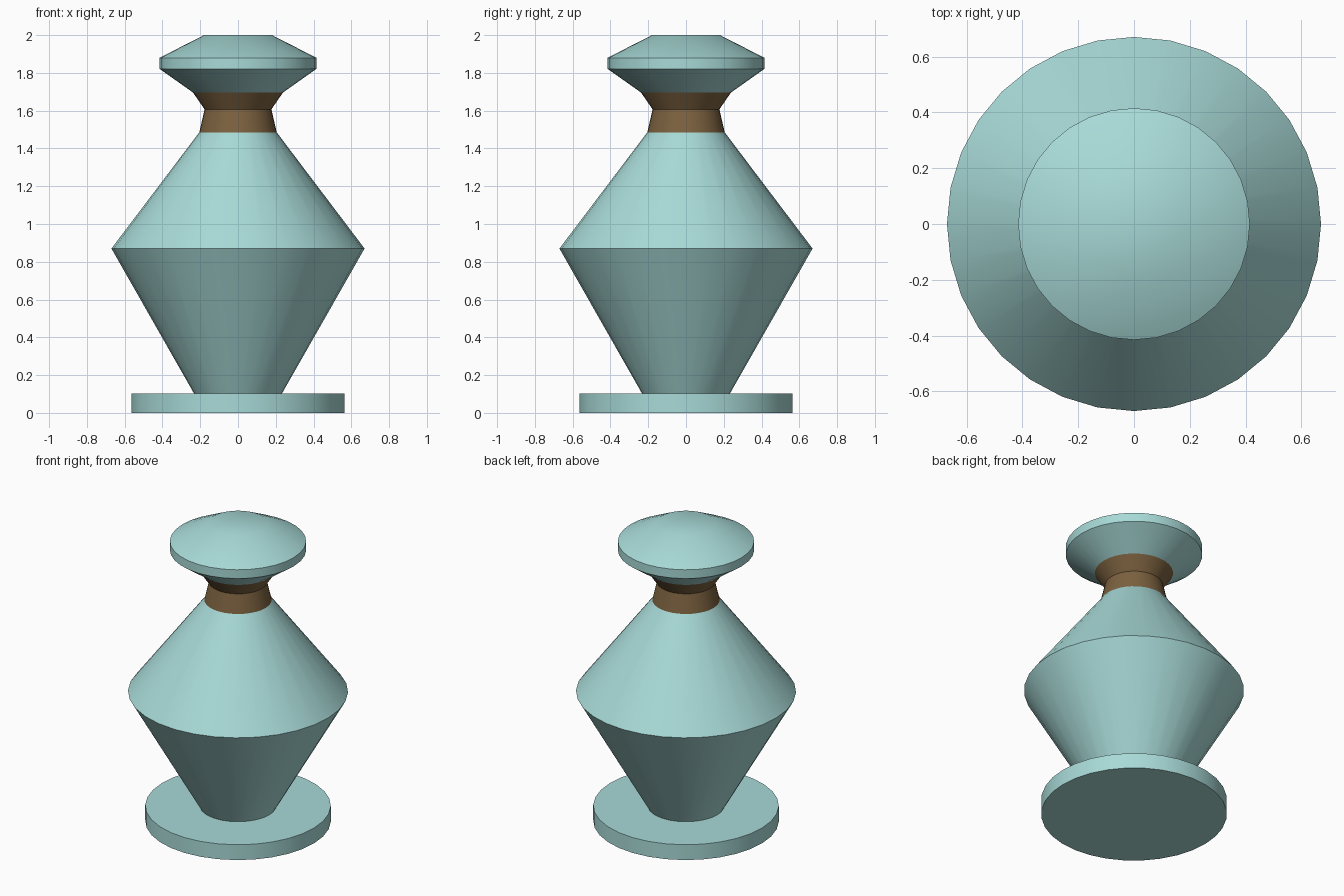
import bpy, bmesh, math

if "Cube" in bpy.data.objects:
    bpy.data.objects.remove(bpy.data.objects["Cube"])

SIDES = 32


def material(name, color):
    m = bpy.data.materials.new(name)
    m.diffuse_color = color
    m.use_nodes = True
    m.node_tree.nodes["Principled BSDF"].inputs["Base Color"].default_value = m.diffuse_color
    return m


def lathe(name, profile, mat):
    """Revolve (radius, z) points, listed bottom to top, around z; r = 0 makes a pole."""
    bm = bmesh.new()
    rings = []
    for r, z in profile:
        n = SIDES if r > 0 else 1
        rings.append([bm.verts.new((r * math.cos(2 * math.pi * i / SIDES),
                                    r * math.sin(2 * math.pi * i / SIDES), z))
                      for i in range(n)])
    for low, high in zip(rings, rings[1:]):
        for i in range(SIDES):
            j = (i + 1) % SIDES
            quad = [low[i % len(low)], low[j % len(low)],
                    high[j % len(high)], high[i % len(high)]]
            bm.faces.new(list(dict.fromkeys(quad)))
    mesh = bpy.data.meshes.new(name)
    bm.to_mesh(mesh)
    bm.free()
    mesh.materials.append(mat)
    obj = bpy.data.objects.new(name, mesh)
    bpy.context.collection.objects.link(obj)
    bpy.ops.object.select_all(action='DESELECT')
    obj.select_set(True)
    bpy.context.view_layer.objects.active = obj
    bpy.ops.object.shade_smooth_by_angle(angle=math.radians(30))
    return obj


glaze = material("pale_teal", (0.39, 0.70, 0.68, 1))
band = material("brown", (0.20, 0.12, 0.05, 1))

# Disc foot, with its top running in to the body
lathe("base", [(0, 0), (0.565, 0), (0.565, 0.103), (0.233, 0.103)], glaze)
# Double-cone body
lathe("body", [(0.233, 0.103), (0.67, 0.87), (0.205, 1.485)], glaze)
# Pinched brown neck
lathe("neck", [(0.205, 1.485), (0.177, 1.607), (0.238, 1.696)], band)
# Flared head with a shallow domed top
lathe("head", [(0.238, 1.696), (0.415, 1.821), (0.415, 1.88), (0.18, 2.0), (0, 2.0)], glaze)
